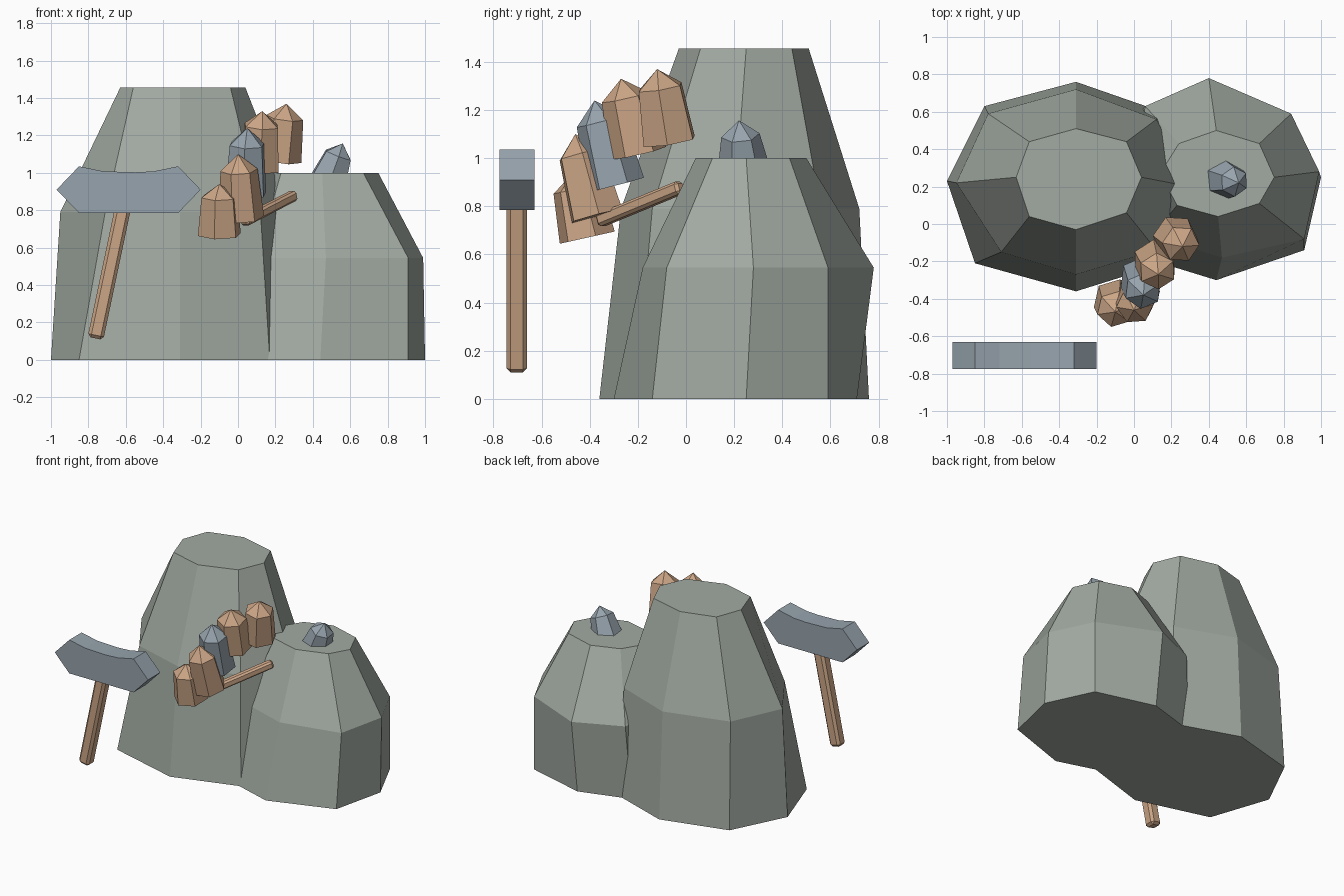
import bpy, bmesh
from mathutils import Vector
from math import cos, sin, tau

if "Cube" in bpy.data.objects:
    bpy.data.objects.remove(bpy.data.objects["Cube"])


def material(name, rgb):
    m = bpy.data.materials.new(name)
    m.diffuse_color = (*rgb, 1)
    m.use_nodes = True
    m.node_tree.nodes["Principled BSDF"].inputs["Base Color"].default_value = m.diffuse_color
    return m


ROCK = material("rock", (0.36, 0.40, 0.36))
STEEL = material("steel", (0.31, 0.37, 0.42))
TAN = material("tan", (0.60, 0.38, 0.24))


def finish(name, bm, mat):
    bmesh.ops.recalc_face_normals(bm, faces=bm.faces)
    me = bpy.data.meshes.new(name)
    bm.to_mesh(me)
    bm.free()
    me.materials.append(mat)
    ob = bpy.data.objects.new(name, me)
    bpy.context.collection.objects.link(ob)
    return ob


def loft(name, rings, mat, tip=None):
    """Skin a stack of rings, closed by a flat top or by a pointed tip."""
    bm = bmesh.new()
    vs = [[bm.verts.new(p) for p in r] for r in rings]
    n = len(vs[0])
    bm.faces.new(vs[0])
    for a, b in zip(vs, vs[1:]):
        for i in range(n):
            j = (i + 1) % n
            bm.faces.new((a[i], a[j], b[j], b[i]))
    if tip is None:
        bm.faces.new(vs[-1])
    else:
        t = bm.verts.new(tip)
        for i in range(n):
            bm.faces.new((vs[-1][i], vs[-1][(i + 1) % n], t))
    return finish(name, bm, mat)


def rock(name, layers):
    return loft(name, [[(x, y, z) for x, y in pts] for z, pts in layers], ROCK)


def crystal(name, base, tip, r0, r1, mat, shoulder=0.75, phase=0.3):
    base, tip = Vector(base), Vector(tip)
    q = (tip - base).to_track_quat('Z', 'Y')

    def ring(t, r):
        c = base.lerp(tip, t)
        return [c + q @ Vector((r * cos(phase + tau * i / 6), r * sin(phase + tau * i / 6), 0))
                for i in range(6)]
    return loft(name, [ring(0, r0), ring(shoulder, r1)], mat, tip)


def shaft(name, a, b, width, bevel):
    a, b = Vector(a), Vector(b)
    bm = bmesh.new()
    bmesh.ops.create_cube(bm, size=1)
    bmesh.ops.scale(bm, vec=(width, width, (b - a).length), verts=bm.verts)
    bmesh.ops.bevel(bm, geom=bm.edges[:], offset=bevel, segments=1, affect='EDGES')
    q = (b - a).to_track_quat('Z', 'Y')
    for v in bm.verts:
        v.co = q @ v.co + (a + b) / 2
    return finish(name, bm, TAN)


# Two faceted boulders, fused into one
big = rock("boulders", [
    (0, [(-1, .23), (-.85, -.21), (-.31, -.36), (.17, -.21),
         (.32, .22), (.15, .6), (-.31, .76), (-.8, .63)]),
    (.79, [(-.95, .22), (-.71, -.15), (-.31, -.27), (.12, -.14),
           (.3, .2), (.12, .56), (-.31, .72), (-.78, .59)]),
    (1.455, [(-.63, .25), (-.56, .04), (-.31, -.03), (-.04, .06),
             (.04, .25), (-.04, .44), (-.31, .51), (-.56, .44)])])
small = rock("small_boulder_helper", [
    (0, [(-.05, .24), (.05, -.18), (.44, -.3), (.91, -.14),
         (1, .25), (.84, .59), (.4, .71), (.03, .6)]),
    (.545, [(0, .28), (.1, -.06), (.47, -.18), (.91, -.08),
            (.99, .28), (.84, .59), (.4, .78), (.06, .63)]),
    (1, [(.14, .27), (.23, .1), (.45, .04), (.67, .11),
         (.75, .25), (.67, .43), (.44, .5), (.24, .43)])])
mod = big.modifiers.new("fuse", 'BOOLEAN')
mod.operation, mod.solver, mod.object = 'UNION', 'EXACT', small
small.hide_render = True
small.hide_viewport = True

# Hammer head: extruded profile with a dished top
profile = [(-.97, .91), (-.85, .785), (-.32, .785), (-.2, .91),
           (-.32, 1.035), (-.45, 1.008), (-.55, 1.003), (-.72, 1.008), (-.85, 1.035)]
loft("hammer_head", [[(x, y, z) for x, z in profile] for y in (-.775, -.63)], STEEL)
shaft("hammer_handle", (-.762, -.703, .115), (-.605, -.703, .86), .085, .017)

# Loose stick under the row of chunks
shaft("stick", (.03, -.36, .74), (.3, -.02, .88), .055, .012)

# Row of pointed chunks
chunks = [((-.1, -.41, .67), (-.1, -.47, .94), TAN),
          ((.02, -.37, .76), (0, -.46, 1.10), TAN),
          ((.04, -.29, .89), (.05, -.38, 1.24), STEEL),
          ((.11, -.2, 1.02), (.13, -.27, 1.33), TAN),
          ((.22, -.07, 1.07), (.26, -.12, 1.37), TAN)]
for i, (base, tip, mat) in enumerate(chunks):
    crystal(f"chunk_{i + 1}", base, tip, .12, .1, mat)

# Crystal set into the small boulder
crystal("top_crystal", (.48, .24, .95), (.56, .22, 1.157), .11, .08, STEEL, .7)
